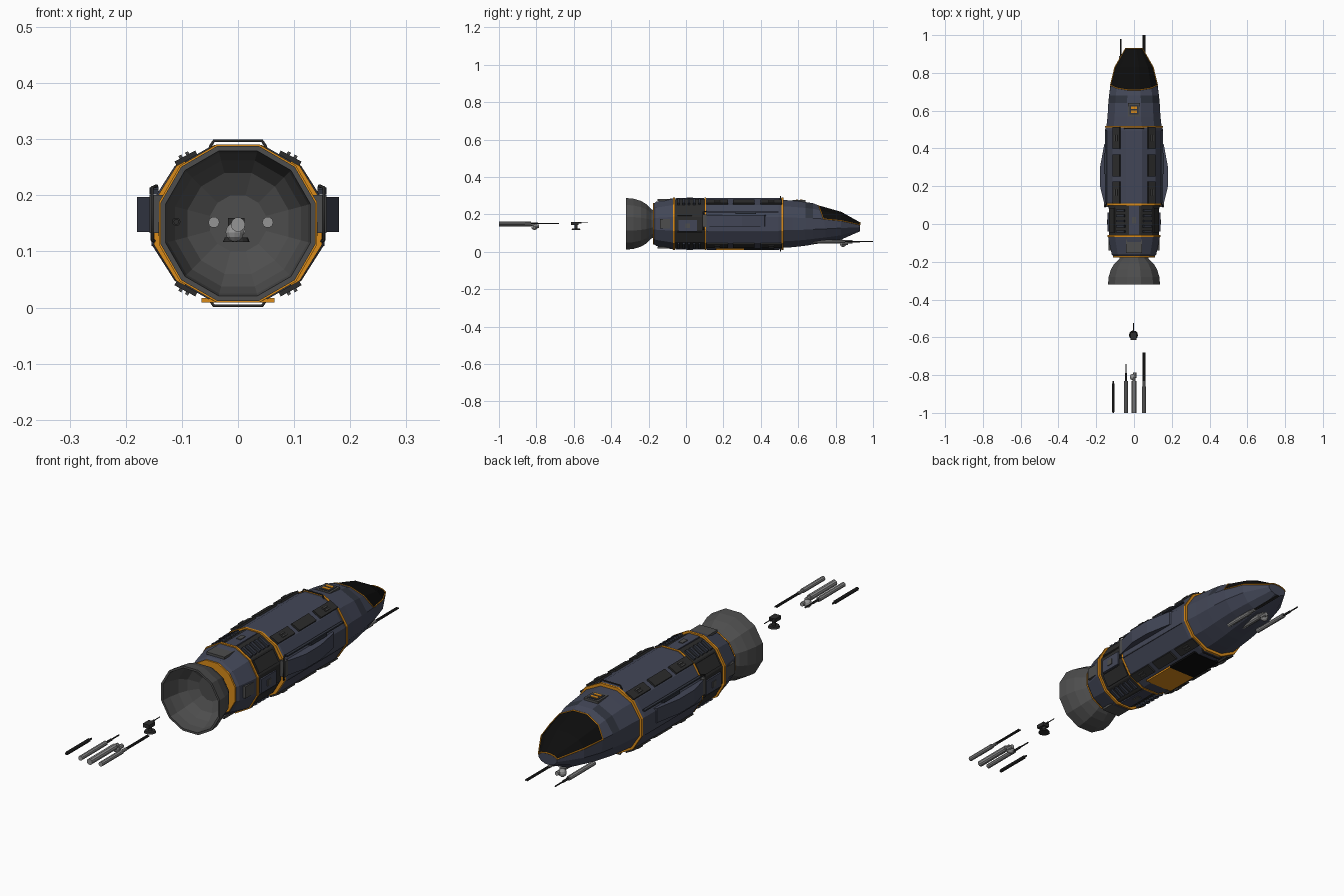
import bpy, bmesh
from math import sin, cos, pi, radians
from mathutils import Matrix, Vector

if "Cube" in bpy.data.objects:
    bpy.data.objects.remove(bpy.data.objects["Cube"])

ZC = 0.15
def mat(name, r, g, b):
    m = bpy.data.materials.new(name)
    m.diffuse_color = (r, g, b, 1)
    m.use_nodes = True
    m.node_tree.nodes["Principled BSDF"].inputs["Base Color"].default_value = m.diffuse_color
    return m
BLUE = mat("hull_blue", .055, .062, .095)
NAVY = mat("dark_blue", .03, .035, .05)
DARK = mat("dark_grey", .025, .025, .025)
GREY = mat("nozzle_grey", .075, .075, .075)
LIGHT = mat("light_grey", .3, .3, .3)
BLACK = mat("glass_black", .004, .004, .004)
ORANGE = mat("orange", .7, .26, .01)

def finish(name, bm, mats):
    bmesh.ops.recalc_face_normals(bm, faces=bm.faces)
    me = bpy.data.meshes.new(name)
    bm.to_mesh(me)
    bm.free()
    for m in mats:
        me.materials.append(m)
    ob = bpy.data.objects.new(name, me)
    bpy.context.collection.objects.link(ob)
    return ob

def ring(y, rx, top, bot, lean=0, zc=ZC, n=12):
    """Twelve-sided section with flat top and sides."""
    pts = []
    for k in range(n):
        a = 2 * pi * (k + .5) / n
        s, c = sin(a) / cos(pi / n), cos(a) / cos(pi / n)
        z = zc + s * (top - zc if s > 0 else zc - bot)
        pts.append(Vector((rx * c, y - lean * max(0, s), z)))
    return pts

def circle(y, r, rx=None):
    return ring(y, rx or r, ZC + r, ZC - r)

def loft(name, rings, mats, pick=lambda seg, k: 0, caps=True):
    bm = bmesh.new()
    rows = [[bm.verts.new(p) for p in r] for r in rings]
    n = len(rows[0])
    for i in range(len(rows) - 1):
        for k in range(n):
            j = (k + 1) % n
            f = bm.faces.new((rows[i][k], rows[i][j], rows[i+1][j], rows[i+1][k]))
            f.material_index = pick(i, k)
    if caps:
        bm.faces.new(rows[0])
        bm.faces.new(rows[-1])
    return finish(name, bm, mats)

def box(name, c, size, m, ang=0):
    """Box whose local x is turned by ang degrees in the xz plane."""
    bm = bmesh.new()
    M = Matrix.Translation(c) @ Matrix.Rotation(-radians(ang), 4, 'Y') @ Matrix.Diagonal((*size, 1))
    bmesh.ops.create_cube(bm, size=1, matrix=M)
    return finish(name, bm, [m])

def rod(name, x, z, y, parts, m, n=10):
    """Stepped rod along y: parts are (radius, length)."""
    rows = []
    for r, l in parts:
        for yy in (y, y + l):
            rows.append([Vector((x + r * cos(2*pi*k/n), yy, z + r * sin(2*pi*k/n))) for k in range(n)])
        y += l
    return loft(name, rows, [m])

def ball(name, c, r, m):
    bm = bmesh.new()
    bmesh.ops.create_uvsphere(bm, u_segments=10, v_segments=6, radius=r, matrix=Matrix.Translation(c))
    return finish(name, bm, [m])

def tube(name, pts, r, m, closed=False):
    cu = bpy.data.curves.new(name, 'CURVE')
    cu.dimensions = '3D'
    cu.bevel_depth, cu.bevel_resolution, cu.use_fill_caps = r, 1, True
    sp = cu.splines.new('POLY')
    sp.points.add(len(pts) - 1)
    for p, q in zip(sp.points, pts):
        p.co = (*q, 1)
    sp.use_cyclic_u = closed
    cu.materials.append(m)
    ob = bpy.data.objects.new(name, cu)
    bpy.context.collection.objects.link(ob)

# Engine bell: outer skin, rim, inner skin
bell = [(-.165, .07), (-.185, .078), (-.21, .104), (-.24, .122), (-.28, .134), (-.32, .138),
        (-.32, .129), (-.28, .125), (-.24, .112), (-.21, .09), (-.19, .05)]
loft("engine_bell", [circle(y, r) for y, r in bell], [GREY])

# Rear hull, service section, main hull
loft("rear_hull", [circle(y, r) for y, r in [(-.175, .106), (-.16, .118), (-.085, .134), (-.06, .138)]], [BLUE])
loft("service_section", [circle(-.06, .131), circle(.1, .134)], [DARK])
loft("main_hull", [circle(.1, .136, .146), circle(.115, .139, .154), circle(.495, .139, .154),
                   circle(.515, .136, .15)], [BLUE])

# Nose with canopy glass
nose = [ring(.515, .146, .278, .022), ring(.57, .14, .274, .025), ring(.64, .136, .266, .033),
        ring(.68, .132, .26, .04), ring(.745, .124, .248, .05, .035), ring(.83, .101, .214, .066),
        ring(.93, .044, .158, .11, 0, .14)]
def nose_colour(seg, k):
    if seg >= 4 and k < 5:
        return 1
    return 2 if seg == 2 and k in (0, 1, 3, 4) else 0
loft("nose_and_canopy", nose, [BLUE, BLACK, NAVY], nose_colour)
trim = nose[4][:6] + [nose[5][5]] + nose[6][:6][::-1] + [nose[5][0]]
tube("canopy_trim", trim, .003, ORANGE, True)

# Orange bands
for y, r, rx in [(-.172, .11, .11), (-.064, .141, .141), (.103, .14, .15), (.515, .14, .154)]:
    loft("orange_band", [circle(y - .005, r, rx), circle(y + .005, r, rx)], [ORANGE])

for sx in (1, -1):
    # Side pods
    bm = bmesh.new()
    plan = [(.145, .43), (.158, .42), (.18, .3), (.18, .2), (.158, .11), (.145, .105)]
    face = bm.faces.new([bm.verts.new((sx * x, y, .135)) for x, y in plan])
    up = bmesh.ops.extrude_face_region(bm, geom=[face])['geom']
    bmesh.ops.translate(bm, vec=(0, 0, .062), verts=[v for v in up if isinstance(v, bmesh.types.BMVert)])
    finish("side_pod", bm, [BLUE])
    # Side armour strips and small hatches
    for z in (.213, .113):
        box("side_strip", (sx * .148, .305, z), (.012, .38, .006), NAVY)
    box("side_clip", (sx * .15, .32, .208), (.016, .11, .012), NAVY)
    box("side_plate", (sx * .146, .1, .167), (.024, .02, .068), GREY)
    tube("side_grab_bar", [(sx * .145, .11, .117), (sx * .153, .09, .12), (sx * .153, .09, .214),
                           (sx * .145, .11, .217)], .003, DARK)
    box("service_side_panel", (sx * .132, .01, .14), (.014, .1, .06), BLUE)
    box("service_side_hatch", (sx * .138, .01, .14), (.008, .025, .025), GREY)
    box("rear_side_plate", (sx * .127, -.11, ZC), (.014, .06, .05), GREY, 0)
    for sz in (1, -1):
        # Window and vent slots along the shoulder facets
        tilt = 62 * sx * sz if sx > 0 else 180 - 62 * sz
        for y in (.455, .31, .167):
            box("shoulder_slot", (sx * .091, y, ZC + sz * .113), (.016, .115, .042), DARK, tilt)
            if y != .31:
                for d in (-.006, .006):
                    box("slot_light", (sx * .095 + d, y, ZC + sz * (.119 - sx * d * .5)),
                        (.012, .03, .006), GREY, tilt)
        # Service section panels and grilles
        for d in range(5):
            box("grille_bar", (sx * .07, -.04 + d * .028, ZC + sz * .117), (.014, .012, .05), NAVY,
                60 * sz if sx > 0 else 180 - 60 * sz)
        box("service_block", (sx * .113, .02, ZC + sz * .066), (.014, .13, .055), DARK,
            30 * sz if sx > 0 else 180 - 30 * sz)

for sz in (1, -1):
    # Top and bottom panels, grab handles
    box("service_panel", (0, .02, ZC + sz * .131), (.052, .15, .012), BLUE)
    box("service_hatch", (0, .02, ZC + sz * .137), (.02, .035, .006), GREY)
    box("rear_plate", (0, -.115, ZC + sz * .127), (.085, .075, .01), GREY)
    tube("grab_handle", [(-.051, .505, ZC + sz * .13), (-.049, .505, ZC + sz * .138),
                         (-.043, .505, ZC + sz * .147), (.043, .505, ZC + sz * .147),
                         (.049, .505, ZC + sz * .138), (.051, .505, ZC + sz * .13)], .003, DARK)

# Belly doors
box("belly_door_orange", (0, .235, .013), (.13, .15, .008), ORANGE)
box("belly_door_dark", (0, .39, .013), (.13, .16, .008), BLACK)

# Roof hatch on the nose
box("roof_hatch_frame", (0, .605, .268), (.066, .07, .016), GREY)
box("roof_hatch_inset", (0, .605, .272), (.048, .052, .012), NAVY)
for y in (.594, .616):
    box("roof_hatch_bar", (0, y, .275), (.034, .012, .01), ORANGE)

# Guns, one set under the nose and one loose set behind the ship
def twin_gun(x, y, z):
    rod("twin_gun_body", x, z, y, [(.01, .14), (.007, .03)], LIGHT)
    for d in (-.004, .004):
        rod("twin_gun_barrel", x + d, z, y + .16, [(.003, .16)], DARK, 6)
def single_gun(x, y, z):
    rod("single_gun_body", x, z, y, [(.01, .17)], LIGHT)
    rod("single_gun_barrel", x, z, y + .16, [(.005, .05), (.003, .05)], DARK, 6)
def sensor(x, y, z):
    rod("sensor_body", x, z, y, [(.013, .17), (.009, .02)], LIGHT)
    ball("sensor_ball", (x - .006, y + .19, z - .014), .017, LIGHT)
    rod("sensor_eye", x + .004, z - .012, y + .185, [(.009, .03)], LIGHT, 8)
twin_gun(.053, .68, .055)
single_gun(-.07, .72, .055)
sensor(0, .65, .057)
twin_gun(.053, -1, .152)
single_gun(-.043, -1, .152)
sensor(0, -1, .148)
rod("missile", -.11, .153, -1, [(.005, .005), (.0075, .15), (.004, .015)], DARK)

# Loose turret
def disc(name, z, r, h, m):
    bm = bmesh.new()
    bmesh.ops.create_cone(bm, cap_ends=True, segments=12, radius1=r, radius2=r * .85, depth=h,
                          matrix=Matrix.Translation((-.003, -.588, z)))
    finish(name, bm, [m])
disc("turret_base", .121, .024, .008, DARK)
disc("turret_post", .135, .009, .026, DARK)
box("turret_body", (-.003, -.595, .152), (.03, .04, .016), DARK)
rod("turret_barrel", -.003, .156, -.58, [(.004, .02), (.002, .037)], DARK, 6)
